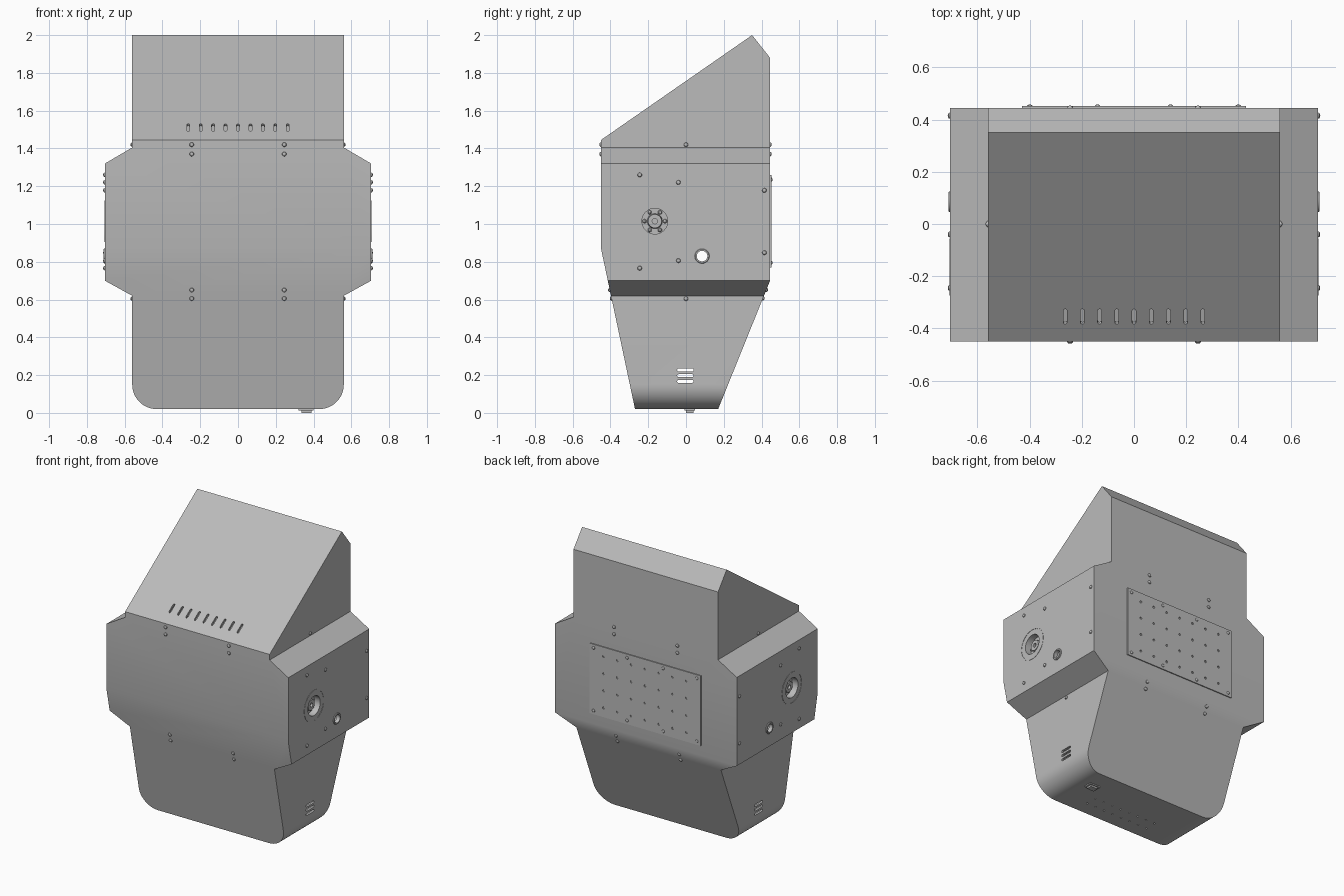
import bpy, bmesh, math
from mathutils import Matrix, Vector

cube = bpy.data.objects.get("Cube")
if cube:
    bpy.data.objects.remove(cube, do_unlink=True)

grey = bpy.data.materials.new("light_grey_metal")
grey.use_nodes = True
colour = (0.5, 0.5, 0.5, 1)
grey.diffuse_color = colour
grey.node_tree.nodes["Principled BSDF"].inputs["Base Color"].default_value = colour

# Plane frames: profile u, v and extrusion direction w
FRONT = Matrix(((1, 0, 0, 0), (0, 0, -1, 0), (0, 1, 0, 0), (0, 0, 0, 1)))
SIDE = Matrix(((0, 0, 1, 0), (1, 0, 0, 0), (0, 1, 0, 0), (0, 0, 0, 1)))


def prism(bm, pts, frame, depth):
    """Extrude a 2D outline to both sides of its plane."""
    low = [bm.verts.new(frame @ Vector((u, v, -depth))) for u, v in pts]
    high = [bm.verts.new(frame @ Vector((u, v, depth))) for u, v in pts]
    bm.faces.new(low[::-1])
    bm.faces.new(high)
    for i in range(len(pts)):
        j = (i + 1) % len(pts)
        bm.faces.new((low[i], low[j], high[j], high[i]))


def lathe(bm, profile, centre, direction, n=24, closed=False):
    """Spin (radius, height) points around a direction."""
    turn = Vector((0, 0, 1)).rotation_difference(Vector(direction)).to_matrix()
    rings = []
    for k in range(n):
        a = math.tau * k / n
        rings.append([bm.verts.new(Vector(centre) + turn @ Vector(
            (r * math.cos(a), r * math.sin(a), h))) for r, h in profile])
    m = len(profile)
    for k in range(n):
        a, b = rings[k], rings[(k + 1) % n]
        for i in range(m if closed else m - 1):
            j = (i + 1) % m
            bm.faces.new((a[i], b[i], b[j], a[j]))
    bmesh.ops.remove_doubles(bm, verts=bm.verts, dist=1e-5)


def finish(name, bm):
    bmesh.ops.recalc_face_normals(bm, faces=bm.faces)
    mesh = bpy.data.meshes.new(name)
    bm.to_mesh(mesh)
    bm.free()
    obj = bpy.data.objects.new(name, mesh)
    bpy.context.collection.objects.link(obj)
    mesh.materials.append(grey)
    return obj


def select(obj):
    bpy.ops.object.select_all(action='DESELECT')
    obj.select_set(True)
    bpy.context.view_layer.objects.active = obj


def boolean(obj, cutter, operation):
    mod = obj.modifiers.new("cut", 'BOOLEAN')
    mod.operation, mod.object, mod.solver = operation, cutter, 'EXACT'
    select(obj)
    bpy.ops.object.modifier_apply(modifier=mod.name)
    bpy.data.objects.remove(cutter, do_unlink=True)


def smooth(obj):
    select(obj)
    bpy.ops.object.shade_smooth_by_angle(angle=math.radians(25))


def inset(pts, t):
    """Offset a counterclockwise outline inward."""
    out = []
    for i, p in enumerate(pts):
        p, a, b = Vector(p), Vector(pts[i - 1]), Vector(pts[(i + 1) % len(pts)])
        d, e = (p - a).normalized(), (b - p).normalized()
        n1, n2 = Vector((-d.y, d.x)), Vector((-e.y, e.x))
        out.append(tuple(p + (n1 + n2) * t / (1 + n1.dot(n2))))
    return out


def stadium(length, width):
    r, h, pts = width / 2, (length - width) / 2, []
    for side in (1, -1):
        for k in range(7):
            a = math.pi * k / 6 - math.pi / 2
            pts.append((side * (h + r * math.cos(a)), side * r * math.sin(a)))
    return pts


# Housing outlines: rounded base, wide middle, narrow head
R = 0.13
half = [(0.56 - R + R * math.sin(a), 0.02 + R - R * math.cos(a))
        for a in (math.pi / 2 * k / 12 for k in range(13))]
half += [(0.56, 0.62), (0.705, 0.70), (0.705, 1.32), (0.56, 1.405), (0.56, 2.1)]
front_outline = half + [(-x, z) for x, z in reversed(half)]
side_outline = [(-0.255, -0.05), (0.142, -0.05), (0.445, 0.70), (0.445, 1.88),
                (0.35, 2.0), (-0.45, 1.445), (-0.45, 0.87)]


def solid(name, t):
    a, b = bmesh.new(), bmesh.new()
    prism(a, inset(front_outline, t), FRONT, 1)
    prism(b, inset(side_outline, t), SIDE, 1.1)
    obj = finish(name, a)
    boolean(obj, finish("side_block", b), 'INTERSECT')
    return obj


housing = solid("housing", 0)
boolean(housing, solid("cavity", 0.015), 'DIFFERENCE')

# Openings: head slots, side vents, cable holes, hub holes, base drain holes
cut = bmesh.new()
slope = math.atan2(0.555, 0.80)
for i in range(9):
    tilt = (Matrix.Translation((-0.264 + 0.066 * i, -0.355, 1.511))
            @ Matrix.Rotation(slope, 4, 'X') @ Matrix.Rotation(math.pi / 2, 4, 'Z'))
    prism(cut, stadium(0.07, 0.014), tilt, 0.03)
for z in (0.167, 0.197, 0.227):
    prism(cut, stadium(0.088, 0.016), Matrix.Translation((0, -0.003, z)) @ SIDE, 0.8)
HUB, PORT = (-0.165, 1.015), (0.085, 0.83)
for s in (1, -1):
    for (y, z), r in ((HUB, 0.068), (PORT, 0.03)):
        lathe(cut, [(0, -0.04), (r, -0.04), (r, 0.04), (0, 0.04)],
              (s * 0.70, y, z), (s, 0, 0), 32)
for i in range(8):
    for y in (-0.17, -0.09):
        lathe(cut, [(0, -0.03), (0.006, -0.03), (0.006, 0.03), (0, 0.03)],
              (-0.245 + 0.07 * i, y, 0.02), (0, 0, 1), 8)
boolean(housing, finish("opening_cutter", cut), 'DIFFERENCE')
smooth(housing)

# Rear mounting plate with a grid of holes
bm = bmesh.new()
prism(bm, [(-0.43, 0.77), (0.43, 0.77), (0.43, 1.26), (-0.43, 1.26)],
      Matrix.Translation((0, 0.448, 0)) @ FRONT, 0.004)
plate = finish("rear_plate", bm)
cut = bmesh.new()
for i in range(7):
    for j in range(4):
        lathe(cut, [(0, -0.02), (0.008, -0.02), (0.008, 0.02), (0, 0.02)],
              (-0.32 + 0.107 * i, 0.45, 0.835 + 0.12 * j), (0, 1, 0), 10)
boolean(plate, finish("plate_cutter", cut), 'DIFFERENCE')
smooth(plate)

# Dome-headed screws on every panel
DOME = [(0, 0.009), (0.006, 0.008), (0.010, 0.005), (0.012, 0), (0.012, -0.004), (0, -0.004)]
lower_front = Vector((0, -0.85, -0.18)).normalized()
lower_back = Vector((0, 0.68, -0.275)).normalized()

bm = bmesh.new()
for x in (-0.245, 0.245):
    for z in (1.42, 1.37):
        lathe(bm, DOME, (x, -0.45, z), (0, -1, 0), 12)
        lathe(bm, DOME, (x, 0.445, z), (0, 1, 0), 12)
    for z in (0.65, 0.605):
        lathe(bm, DOME, (x, -0.45 + (0.87 - z) * 0.18 / 0.85, z), lower_front, 12)
        lathe(bm, DOME, (x, 0.445 - (0.70 - z) * 0.404, z), lower_back, 12)
smooth(finish("front_and_back_screws", bm))

bm = bmesh.new()
for s in (1, -1):
    for y, dz in ((-0.245, 0.247), (-0.04, 0.207), (0.415, 0.165)):
        for z in (1.013 + dz, 1.013 - dz):
            lathe(bm, DOME, (s * 0.705, y, z), (s, 0, 0), 12)
    for z in (1.42, 0.605):
        lathe(bm, DOME, (s * 0.56, 0, z), (s, 0, 0), 12)
smooth(finish("side_screws", bm))

bm = bmesh.new()
for x in (-0.40, -0.14, 0.14, 0.40):
    for z in (0.795, 1.235):
        lathe(bm, DOME, (x, 0.449, z), (0, 1, 0), 12)
smooth(finish("plate_screws", bm))

# Recessed side hubs, flange rims and cable grommets
for s, label in ((1, "left"), (-1, "right")):
    axis, centre = (s, 0, 0), (s * 0.705, *HUB)
    bm = bmesh.new()
    lathe(bm, [(0, -0.06), (0.075, -0.06), (0.075, -0.015), (0.068, -0.015),
               (0.068, -0.045), (0.04, -0.045), (0.036, -0.02), (0.014, -0.02),
               (0.014, -0.035), (0, -0.035)], centre, axis, 32)
    for k in range(6):
        a = math.tau * k / 6
        spot = (s * 0.66, HUB[0] + 0.054 * math.cos(a), HUB[1] + 0.054 * math.sin(a))
        lathe(bm, DOME, spot, axis, 6)
    smooth(finish(label + "_hub", bm))
    bm = bmesh.new()
    lathe(bm, [(0.104, -0.002), (0.11, -0.002), (0.11, 0.002), (0.104, 0.002)],
          centre, axis, 48, True)
    smooth(finish(label + "_hub_rim", bm))
    bm = bmesh.new()
    lathe(bm, [(0.028, -0.02), (0.039, -0.02), (0.039, 0.004), (0.036, 0.007), (0.028, 0.007)],
          (s * 0.705, *PORT), axis, 32, True)
    smooth(finish(label + "_grommet", bm))

# Connector under the base
bm = bmesh.new()
prism(bm, [(0.32, 0.012), (0.40, 0.012), (0.40, 0.024), (0.32, 0.024)],
      Matrix.Translation((0, 0.02, 0)) @ FRONT, 0.028)
prism(bm, [(0.335, 0), (0.39, 0), (0.39, 0.016), (0.335, 0.016)],
      Matrix.Translation((0, 0.02, 0)) @ FRONT, 0.02)
finish("base_connector", bm)
